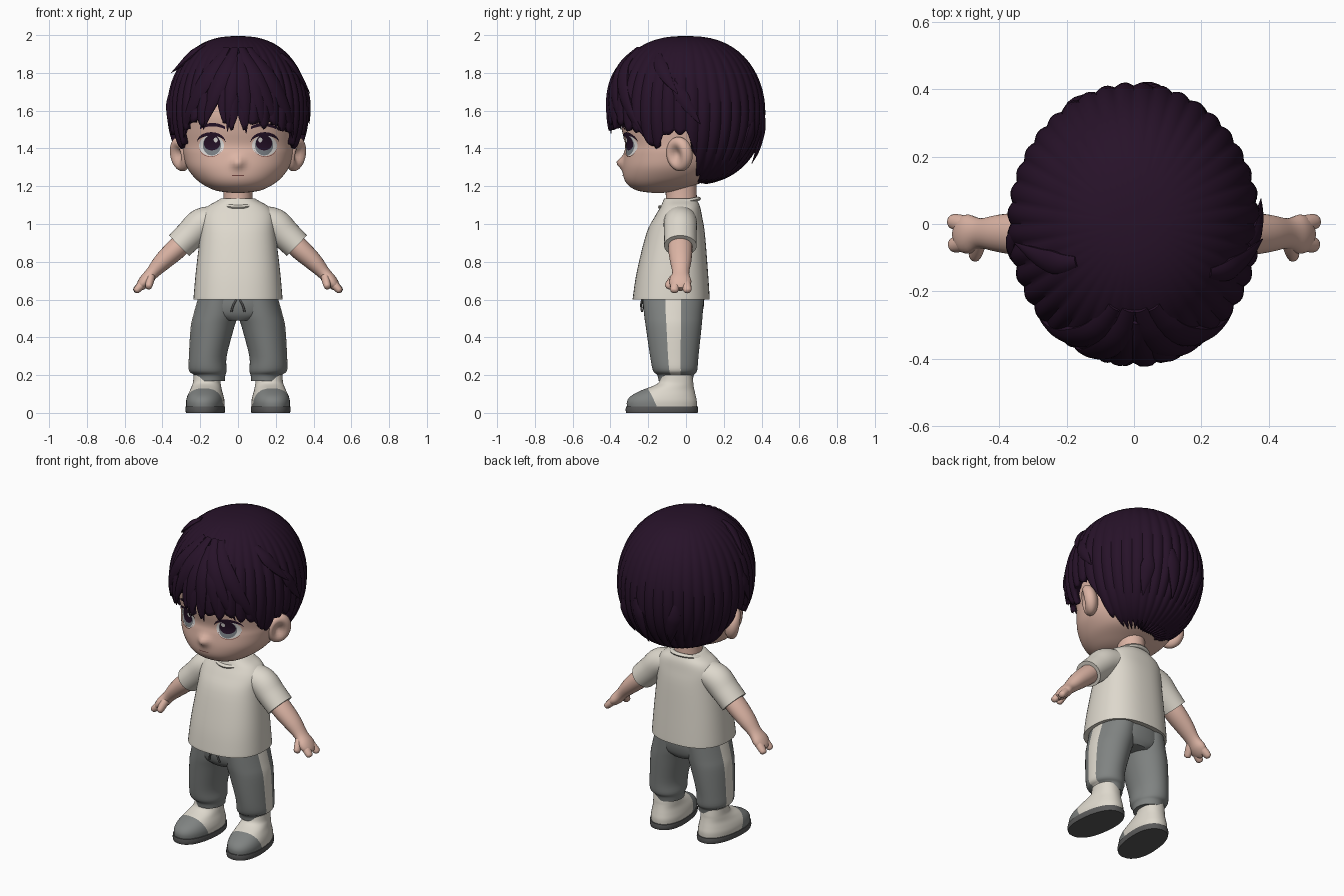
import bpy, bmesh, math
from math import sin, cos, pi, radians
from mathutils import Vector, Matrix
from mathutils.bvhtree import BVHTree

if "Cube" in bpy.data.objects:
    bpy.data.objects.remove(bpy.data.objects["Cube"])


def material(name, rgb):
    m = bpy.data.materials.new(name)
    m.diffuse_color = (*rgb, 1)
    m.use_nodes = True
    m.node_tree.nodes["Principled BSDF"].inputs["Base Color"].default_value = m.diffuse_color
    return m


HAIR = material("dark_plum_hair", (0.02, 0.006, 0.022))
SKIN = material("skin", (0.72, 0.46, 0.375))
CREAM = material("cream_cloth", (0.73, 0.69, 0.61))
GREY = material("grey_cloth", (0.215, 0.227, 0.222))
SOLE = material("dark_grey_sole", (0.1, 0.1, 0.1))
WHITE = material("eye_white", (0.78, 0.76, 0.74))
IRIS = material("iris_grey", (0.2, 0.22, 0.24))
LIP = material("lip_brown", (0.2, 0.07, 0.06))


def build(name, verts, faces, mats, recalc=True, angle=45):
    me = bpy.data.meshes.new(name)
    me.from_pydata([tuple(v) for v in verts], [], faces)
    if recalc:
        bm = bmesh.new()
        bm.from_mesh(me)
        bmesh.ops.recalc_face_normals(bm, faces=bm.faces)
        bm.to_mesh(me)
        bm.free()
    for m in mats:
        me.materials.append(m)
    me.polygons.foreach_set("use_smooth", [True] * len(me.polygons))
    me.set_sharp_from_angle(angle=radians(angle))
    ob = bpy.data.objects.new(name, me)
    bpy.context.collection.objects.link(ob)
    return ob


def mirror(ob):
    me = ob.data.copy()
    me.transform(Matrix.Diagonal((-1, 1, 1, 1)))
    me.flip_normals()
    twin = bpy.data.objects.new(ob.name.replace("right", "left"), me)
    bpy.context.collection.objects.link(twin)


def smooth(keys, n):
    """Catmull-Rom interpolation of tuples."""
    out = []
    for i in range(len(keys) - 1):
        ps = [keys[max(0, min(len(keys) - 1, i + k))] for k in (-1, 0, 1, 2)]
        for s in range(n):
            t = s / n
            out.append(tuple(0.5 * (2 * b + (c - a) * t + (2 * a - 5 * b + 4 * c - d) * t * t
                                    + (3 * b - a - 3 * c + d) * t ** 3) for a, b, c, d in zip(*ps)))
    return out + [keys[-1]]


def skin_rings(name, rings, mats, seg=32, p=2.0):
    """Skin over rings given as (centre, half-axis U, half-axis V)."""
    def f(c):
        return math.copysign(abs(c) ** (2 / p), c)
    verts = [c + U * f(cos(2 * pi * j / seg)) + V * f(sin(2 * pi * j / seg))
             for c, U, V in rings for j in range(seg)]
    faces = [(i * seg + j, i * seg + (j + 1) % seg, (i + 1) * seg + (j + 1) % seg, (i + 1) * seg + j)
             for i in range(len(rings) - 1) for j in range(seg)]
    last = (len(rings) - 1) * seg
    faces += [tuple(range(seg)), tuple(range(last, last + seg))]
    return build(name, verts, faces, mats)


def loft(name, keys, mats, seg=32, p=2.0, n=4):
    """Upright body from keys (z, cx, cy, rx, ry)."""
    rings = [(Vector((x, y, z)), Vector((max(rx, .004), 0, 0)), Vector((0, max(ry, .004), 0)))
             for z, x, y, rx, ry in smooth(keys, n)]
    return skin_rings(name, rings, mats, seg, p)


def tube(name, keys, mat, seg=16, n=4, side=(0, 1, 0)):
    """Limb along keys (x, y, z, radius along side, radius across)."""
    ks = smooth(keys, n)
    pts = [Vector(k[:3]) for k in ks]
    rings = []
    for i, k in enumerate(ks):
        t = (pts[min(i + 1, len(pts) - 1)] - pts[max(i - 1, 0)]).normalized()
        s = Vector(side)
        s = (s - t * s.dot(t)).normalized()
        rings.append((pts[i], s * max(k[3], .002), t.cross(s) * max(k[4], .002)))
    return skin_rings(name, rings, [mat], seg)


def ball(name, centre, size, mat):
    bm = bmesh.new()
    bmesh.ops.create_uvsphere(bm, u_segments=32, v_segments=20, radius=1)
    vs = [v.co * 1 for v in bm.verts]
    fs = [tuple(v.index for v in f.verts) for f in bm.faces]
    bm.free()
    return build(name, [Vector(a * b + c for a, b, c in zip(v, size, centre)) for v in vs], fs, [mat], angle=180)


# Head with a small nose
head = loft("head", [(1.165, 0, -.15, .03, .03), (1.175, 0, -.15, .11, .1), (1.20, 0, -.135, .17, .165),
                     (1.24, 0, -.10, .225, .228), (1.30, 0, -.08, .27, .255), (1.37, 0, -.065, .29, .263),
                     (1.42, 0, -.06, .295, .262), (1.5, 0, -.05, .305, .29), (1.6, 0, -.03, .315, .32),
                     (1.75, 0, -.01, .29, .3), (1.85, 0, 0, .2, .2), (1.9, 0, 0, .02, .02)], [SKIN], 96, 2.1, 5)
for v in head.data.vertices:
    if v.co.y < -.1:
        v.co.y -= .035 * math.exp(-(v.co.x / .03) ** 2 - ((v.co.z - 1.325) / .03) ** 2)
face = BVHTree.FromPolygons([v.co for v in head.data.vertices], [tuple(q.vertices) for q in head.data.polygons])
loft("neck", [(1.04, 0, -.025, .085, .085), (1.15, 0, -.025, .076, .082), (1.27, 0, -.03, .08, .085)], [SKIN])

# Ears with a hollowed outer side
ear = ball("right_ear", (0, 0, 0), (.05, .075, .092), SKIN)
for v in ear.data.vertices:
    if v.co.x > 0:
        v.co.x -= .05 * math.exp(-((v.co.y + .01) / .035) ** 2 - (v.co.z / .048) ** 2)
ear.data.transform(Matrix.Translation((.305, -.035, 1.37)) @ Matrix.Rotation(radians(-28), 4, 'Z')
                   @ Matrix.Rotation(radians(10), 4, 'Y'))
mirror(ear)


# Painted face details: thin sheets laid on the face
def sheet(name, cx, cz, rx, lo, hi, mat, off, both=True, n=24, m=6):
    verts = []
    for i in range(n + 1):
        u = -cos(pi * (i + .15) / (n + .3))
        for j in range(m + 1):
            x, z = cx + rx * u, cz + lo(u) + (hi(u) - lo(u)) * j / m
            verts.append((x, face.ray_cast(Vector((x, -2, z)), Vector((0, 1, 0)))[0].y - off, z))
    w = m + 1
    faces = [(i * w + j, (i + 1) * w + j, (i + 1) * w + j + 1, i * w + j + 1) for i in range(n) for j in range(m)]
    ob = build(name, verts, faces, [mat], recalc=False)
    if both:
        mirror(ob)


def arc(h):
    return lambda u: h * math.sqrt(max(0, 1 - u * u))


sheet("right_eye_white", .14, 1.415, .066, arc(-.055), arc(.055), WHITE, .003)
sheet("right_iris", .138, 1.416, .048, arc(-.053), arc(.055), IRIS, .005)
sheet("right_pupil", .138, 1.426, .043, arc(-.036), arc(.045), HAIR, .007)
sheet("right_eye_glint", .118, 1.445, .011, arc(-.013), arc(.013), WHITE, .009)
sheet("right_lash", .142, 1.43, .075, arc(.037), lambda u: arc(.052)(u) + .004, HAIR, .008)
sheet("right_lower_lash", .145, 1.408, .06, lambda u: arc(-.05)(u) - .003, arc(-.05), LIP, .006)
sheet("right_brow", .135, 1.505, .065, lambda u: .012 - .014 * u * u, lambda u: .03 - .018 * u * u, HAIR, .005)
sheet("mouth", 0, 1.257, .032, lambda u: -.003, lambda u: .002, LIP, .004, both=False)

# Hair cap: ridged shell whose lower edge follows fringe, sideburns, ears and nape
SIDE = [(64, 1.38), (75, 1.47), (91, 1.47), (96, 1.4), (102, 1.26), (115, 1.215), (180, 1.21)]
EDGE = ([(-a, z) for a, z in reversed(SIDE)] +
        [(-52, 1.49), (-40, 1.54), (-30, 1.51), (-20, 1.67), (-12, 1.53), (-6, 1.49), (0, 1.55), (5, 1.49),
         (14, 1.53), (22, 1.5), (30, 1.53), (40, 1.49), (52, 1.48)] + SIDE)


def edge_z(a):
    for (a0, z0), (a1, z1) in zip(EDGE, EDGE[1:]):
        if a0 <= a <= a1:
            return z0 + (z1 - z0) * (a - a0) / (a1 - a0)


def on_hair(a, phi, k=1.0):
    s = k * sin(phi) ** .8
    return Vector((.366 * s * sin(radians(a)), -.411 * s * cos(radians(a)), 1.6 + .395 * cos(phi)))


def phi_at(z):
    return math.acos(max(-.985, min(1, (z - 1.6) / .395)))


COLS, ROWS, verts = 240, 28, []
for i in range(ROWS + 1):
    for j in range(COLS):
        a = -180 + 360 * j / COLS
        bump = abs(sin(radians(20 * a)))
        t = i / ROWS
        phi = .03 + (phi_at(edge_z(a) + .025 * (1 - bump)) - .03) * t
        part = .025 * math.exp(-(a / 5) ** 2) * sin(pi * min(1, t * 1.2))
        verts.append(on_hair(a, phi, 1 + .03 * bump * min(1, t * 1.6) - part))
faces = [(i * COLS + j, i * COLS + (j + 1) % COLS, (i + 1) * COLS + (j + 1) % COLS, (i + 1) * COLS + j)
         for i in range(ROWS) for j in range(COLS)] + [tuple(range(COLS))]
cap = build("hair_cap", verts, faces, [HAIR])
mod = cap.modifiers.new("thickness", 'SOLIDIFY')
mod.thickness, mod.offset = .035, -1
ball("under_hair", (0, .06, 1.43), (.25, .25, .21), HAIR)

# Loose locks (start angle, start z, end angle, end z, tip lift, width)
LOCKS = [(-60, 1.95, -82, 1.8, 1.1, .04), (60, 1.9, 84, 1.69, 1.07, .04), (80, 1.75, 100, 1.53, 1.06, .04),
         (-85, 1.7, -75, 1.5, 1.05, .04), (170, 1.6, 178, 1.32, 1.12, .045), (-150, 1.6, -158, 1.33, 1.06, .045),
         (150, 1.55, 146, 1.32, 1.05, .045), (5, 1.93, 36, 1.5, 1.0, .05), (-4, 1.93, -31, 1.5, 1.0, .05),
         (3, 1.9, 7, 1.48, 1.01, .045), (-3, 1.88, -9, 1.49, 1.01, .04), (15, 1.93, 57, 1.45, 1.01, .05),
         (-15, 1.93, -55, 1.46, 1.01, .05), (10, 1.85, 22, 1.5, 1.01, .045)]
for a0, z0, a1, z1, lift, w in LOCKS:
    keys = []
    for i in range(7):
        t = i / 6
        pos = on_hair(a0 + (a1 - a0) * t, phi_at(z0 + (z1 - z0) * t), 1 + (lift - 1) * t ** 3)
        r = w * max(.04, (1 - t ** 2.5)) * min(1, .4 + 2 * t)
        keys.append((*pos, r * .5, r))
    mid = Vector(keys[3][:3]) - Vector((0, 0, 1.6))
    tube("hair_lock", keys, HAIR, 10, 3, mid)

# Shirt with collar and sleeves
loft("shirt", [(.6, 0, -.078, .235, .203), (.615, 0, -.078, .235, .203), (.75, 0, -.072, .223, .188),
               (.95, 0, -.055, .2, .155), (1.04, 0, -.04, .195, .125), (1.09, 0, -.03, .165, .105),
               (1.12, 0, -.03, .115, .092), (1.135, 0, -.03, .09, .085)], [CREAM], 48, 2.4)
ring = [(.098 * cos(a), -.035 + .1 * sin(a), 1.112 + .022 * sin(a), .011, .014)
        for a in [2 * pi * i / 32 for i in range(33)]]
tube("collar", ring, CREAM, 8, 1, (0, 0, 1))
mirror(tube("right_sleeve", [(.1, -.03, 1.03, .085, .07), (.19, -.03, 1.0, .088, .085), (.25, -.03, .945, .086, .08),
                             (.312, -.03, .885, .086, .076)], CREAM, 32))

# Arms, hands and fingers
mirror(tube("right_arm", [(.26, -.03, .93, .06, .055), (.33, -.03, .865, .064, .056), (.4, -.028, .8, .056, .048),
                          (.455, -.028, .74, .045, .035), (.49, -.03, .7, .058, .034),
                          (.515, -.03, .672, .05, .026), (.53, -.03, .655, .02, .014)], SKIN, 24))
for label, tip, start in (("outer", (.548, .01, .64), (.49, -.005, .7)), ("inner", (.545, -.065, .64), (.49, -.05, .7)),
                          ("thumb", (.475, -.102, .66), (.46, -.045, .73))):
    a, b = Vector(start), Vector(tip)
    mirror(tube("right_%s_finger" % label, [(*a, .026, .024), (*a.lerp(b, .5), .026, .022),
                                            (*a.lerp(b, .9), .02, .017), (*b, .004, .004)], SKIN, 12))

# Trousers with side stripes and drawstring
loft("trouser_hips", [(.49, 0, -.065, .1, .13), (.52, 0, -.067, .2, .15), (.57, 0, -.068, .205, .163),
                      (.63, 0, -.068, .2, .165)], [GREY], 40, 2.3)
leg = loft("right_trouser_leg", [(.17, .15, -.055, .08, .09), (.2, .15, -.055, .083, .097), (.225, .16, -.058, .1, .117),
                                 (.3, .16, -.062, .1, .128), (.45, .136, -.065, .115, .147),
                                 (.52, .118, -.067, .118, .155), (.62, .1, -.068, .108, .163)],
           [GREY, CREAM], 48, 2.0)
for q in leg.data.polygons:
    if q.index % 48 in (0, 1, 46, 47) and q.center.z > .2 and len(q.vertices) == 4:
        q.material_index = 1
mirror(leg)
mirror(tube("right_drawstring", [(.008, -.233, .6, .005, .005), (.025, -.238, .57, .005, .005),
                                 (.035, -.232, .535, .006, .006)], SOLE, 8))

# Shoes: upper with grey toe cap, dark sole, slightly turned out
turn = Matrix.Translation((.165, -.05, 0)) @ Matrix.Rotation(radians(6), 4, 'Z')
upper = loft("right_shoe", [(.025, 0, -.078, .098, .185), (.06, 0, -.078, .1, .186), (.09, 0, -.07, .094, .172),
                            (.12, 0, -.045, .083, .14), (.145, 0, -.015, .076, .105), (.165, 0, -.002, .072, .09),
                            (.2, 0, 0, .07, .083)], [CREAM, GREY], 40, 2.2)
bm = bmesh.new()
bm.from_mesh(upper.data)
bmesh.ops.bisect_plane(bm, geom=bm.verts[:] + bm.edges[:] + bm.faces[:], plane_co=(0, -.1, 0), plane_no=(0, 1, .45))
for f in bm.faces:
    c = f.calc_center_median()
    f.material_index = int(c.y + .45 * c.z < -.1)
bm.to_mesh(upper.data)
bm.free()
sole = loft("right_sole", [(0, 0, -.078, .1, .19), (.015, 0, -.078, .103, .193), (.034, 0, -.078, .102, .191)],
            [SOLE], 40, 2.3, 2)
for ob in (upper, sole):
    ob.data.transform(turn)
    mirror(ob)
